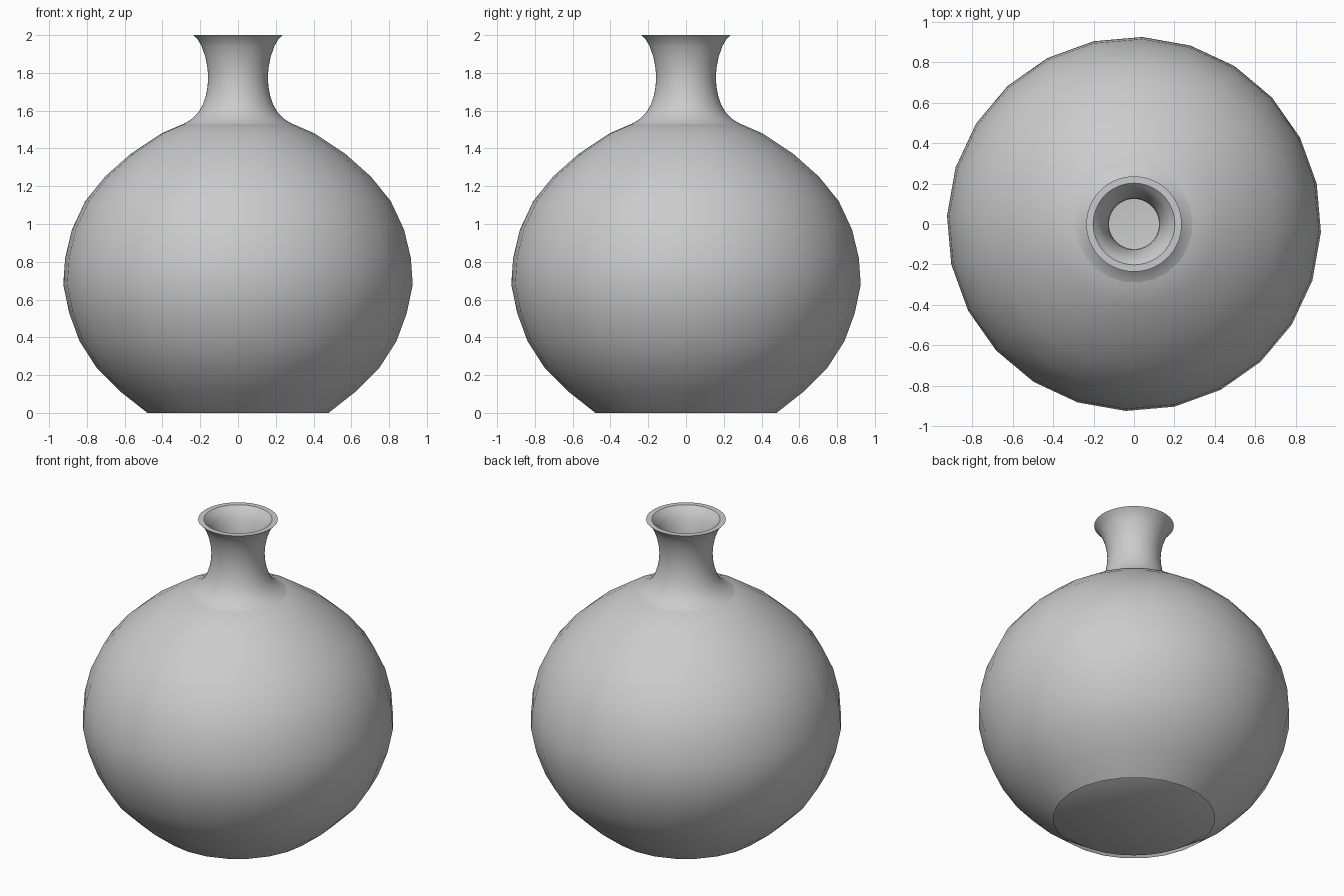
import bpy, bmesh
from math import cos, sin, radians, tau

cube = bpy.data.objects.get("Cube")
if cube:
    bpy.data.objects.remove(cube, do_unlink=True)

GREY = (0.6, 0.6, 0.6, 1)
clay = bpy.data.materials.new("plain grey clay")
clay.use_nodes = True
clay.diffuse_color = GREY
clay.node_tree.nodes["Principled BSDF"].inputs["Base Color"].default_value = GREY


def lathe(name, profile, sides, turn=0):
    """Revolve (radius, height) points about z; radius 0 makes a pole."""
    bm = bmesh.new()
    rings = []
    for r, z in profile:
        count = sides if r else 1
        rings.append([bm.verts.new((r * cos(a), r * sin(a), z))
                      for a in (radians(turn) + tau * i / sides for i in range(count))])
    for low, high in zip(rings, rings[1:]):
        for i in range(sides):
            j = (i + 1) % sides
            loop = [low[i % len(low)], low[j % len(low)],
                    high[j % len(high)], high[i % len(high)]]
            bm.faces.new(list(dict.fromkeys(loop)))
    mesh = bpy.data.meshes.new(name)
    bm.to_mesh(mesh)
    bm.free()
    mesh.materials.append(clay)
    obj = bpy.data.objects.new(name, mesh)
    bpy.context.collection.objects.link(obj)
    bpy.ops.object.select_all(action='DESELECT')
    obj.select_set(True)
    bpy.context.view_layer.objects.active = obj
    bpy.ops.object.shade_smooth_by_angle(angle=radians(40))
    return obj


# Round belly, a coarser faceted shell
belly = [(0.48, 0), (0.62, 0.11), (0.75, 0.24), (0.84, 0.38), (0.895, 0.53),
         (0.926, 0.68), (0.916, 0.82), (0.88, 0.97), (0.81, 1.12),
         (0.705, 1.25), (0.57, 1.37), (0.405, 1.48), (0.29, 1.53)]
lathe("belly_shell", belly + [(0.2, 1.545)], 24, -2.5)

# Flared neck, with a wall that returns down the throat
neck = [(0.29, 1.529), (0.245, 1.555), (0.21, 1.59), (0.187, 1.63), (0.17, 1.68),
        (0.161, 1.73), (0.158, 1.78), (0.162, 1.83), (0.173, 1.885),
        (0.192, 1.94), (0.212, 1.975), (0.236, 2)]
throat = [(r - 0.034, z) for r, z in reversed(neck)]

# Inner vessel: recessed base, hidden wall, neck, throat, hollow inside
wall = [(r * 0.975, z) for r, z in belly[1:-1]]
hollow = [(r * 0.93, z) for r, z in reversed(belly[1:-1])]
lathe("vessel_and_neck",
      [(0, 0.014), (0.466, 0.014)] + wall + neck + throat + hollow
      + [(0.44, 0.045), (0, 0.045)], 72)
